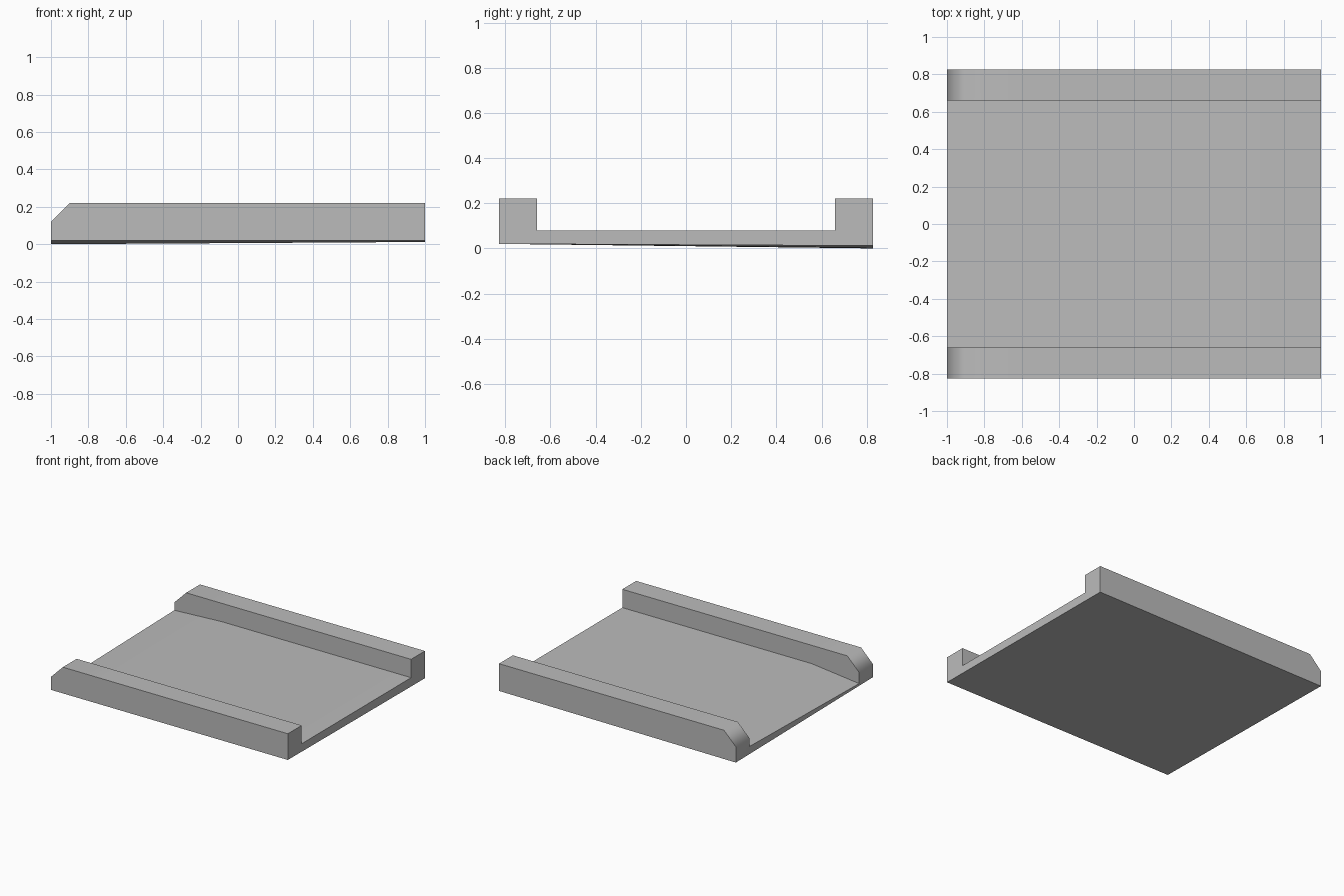
import bpy, bmesh, math

if "Cube" in bpy.data.objects:
    bpy.data.objects.remove(bpy.data.objects["Cube"])

HALF_W, INNER = 0.827, 0.66        # outer and inner faces of the side rails

grey = bpy.data.materials.new("plain grey")
grey.diffuse_color = (0.5, 0.5, 0.5, 1)
grey.use_nodes = True
grey.node_tree.nodes["Principled BSDF"].inputs["Base Color"].default_value = grey.diffuse_color


def across(y, front, back):
    """Blend a height from the front edge to the back edge."""
    return front + (back - front) * (y + HALF_W) / (2 * HALF_W)


def section(x):
    """Channel cross-section: slightly warped floor between two rails."""
    rail = 0.22 if x > -0.95 else 0.12            # chamfered left rail ends
    dip = max(0, (-0.6 - x) / 0.4)                # floor slopes down at the left
    back_base = 0.006 + 0.006 * x

    def base(y):
        return across(y, 0.02, back_base)

    def floor(y):
        return 0.08 - dip * across(y, 0.048, 0.017)

    ys_zs = [(-HALF_W, base(-HALF_W)), (HALF_W, base(HALF_W)),
             (HALF_W, rail), (INNER, rail), (INNER, floor(INNER)),
             (-INNER, floor(-INNER)), (-INNER, rail), (-HALF_W, rail)]
    return [(x, y, z) for y, z in ys_zs]


# Tray with two side rails, lofted along x
bm = bmesh.new()
rings = [[bm.verts.new(p) for p in section(x)] for x in (-1, -0.9, -0.6, 1)]
for a, b in zip(rings, rings[1:]):
    for i in range(8):
        j = (i + 1) % 8
        bm.faces.new((a[i], a[j], b[j], b[i]))
bm.faces.new(rings[0])
bm.faces.new(rings[-1])
bmesh.ops.recalc_face_normals(bm, faces=bm.faces)
mesh = bpy.data.meshes.new("railed_tray")
bm.to_mesh(mesh)
bm.free()
mesh.materials.append(grey)
tray = bpy.data.objects.new("railed_tray", mesh)
bpy.context.collection.objects.link(tray)

# Soft shading only over the chamfered rail ends
bpy.context.view_layer.objects.active = tray
tray.select_set(True)
bpy.ops.object.shade_smooth_by_angle(angle=math.radians(50))
weighted = tray.modifiers.new("weighted_normals", 'WEIGHTED_NORMAL')
weighted.keep_sharp = True
